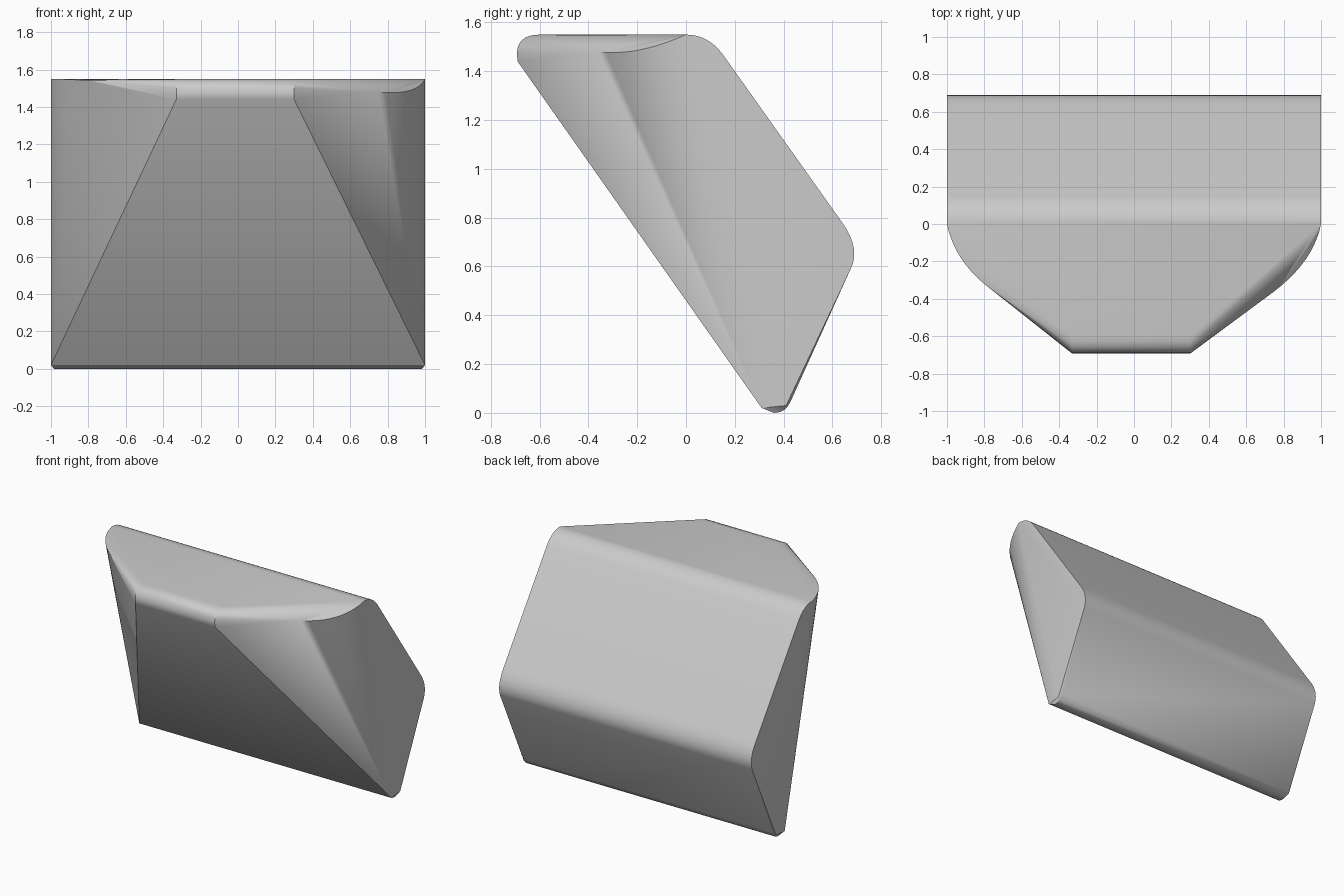
import bpy
import bmesh
import math
from mathutils import Vector

cube = bpy.data.objects.get("Cube")
if cube:
    bpy.data.objects.remove(cube, do_unlink=True)


def arc(start, control, end, steps=8):
    """Rounded corner through a quadratic curve."""
    a, b, c = Vector(start), Vector(control), Vector(end)
    return [a.lerp(b, i / steps).lerp(b.lerp(c, i / steps), i / steps)
            for i in range(steps + 1)]


# Rounded side profile (y, z) carried across the full width
profile = (arc((0, 1.55), (0.09, 1.55), (0.15, 1.47))
           + arc((0.64, 0.78), (0.72, 0.67), (0.67, 0.58)))
foot = arc((0.43, 0.05), (0.41, 0.0), (0.36, 0.0), 4)
lip = arc((-0.69, 1.44), (-0.71, 1.55), (-0.6, 1.55), 6)

points = []
for side in (-1, 1):
    points += [(side, y, z) for y, z in profile]
    points += [(side * 0.985, y, z) for y, z in foot]
    points += [(side, 0.31, 0.02), (side, 0.41, 0.03)]

# Short rounded lip at the front of the top
for x in (-0.33, 0.3):
    points += [(x, y, z) for y, z in lip]

# Swept front corners: level on one side, dipping on the other
points += arc((-1, 0, 1.55), (-0.96, -0.2, 1.55), (-0.77, -0.345, 1.54), 10)
points += arc((1, 0, 1.55), (0.96, -0.2, 1.46), (0.75, -0.36, 1.48), 10)

bm = bmesh.new()
for p in points:
    bm.verts.new(p)
hull = bmesh.ops.convex_hull(bm, input=bm.verts)
unused = {v for v in hull["geom_interior"] + hull["geom_unused"]
          if isinstance(v, bmesh.types.BMVert)}
bmesh.ops.delete(bm, geom=list(unused), context="VERTS")
bmesh.ops.remove_doubles(bm, verts=bm.verts, dist=0.002)
bmesh.ops.dissolve_limit(bm, angle_limit=math.radians(0.5),
                         verts=bm.verts, edges=bm.edges)
bmesh.ops.recalc_face_normals(bm, faces=bm.faces)

mesh = bpy.data.meshes.new("wedge_body")
bm.to_mesh(mesh)
bm.free()
body = bpy.data.objects.new("wedge_body", mesh)
bpy.context.collection.objects.link(body)

# Plain grey surface
grey = bpy.data.materials.new("light_grey")
grey.use_nodes = True
colour = (0.6, 0.6, 0.6, 1)
grey.diffuse_color = colour
grey.node_tree.nodes["Principled BSDF"].inputs["Base Color"].default_value = colour
mesh.materials.append(grey)

bpy.ops.object.select_all(action="DESELECT")
body.select_set(True)
bpy.context.view_layer.objects.active = body
bpy.ops.object.shade_smooth_by_angle(angle=math.radians(30))
